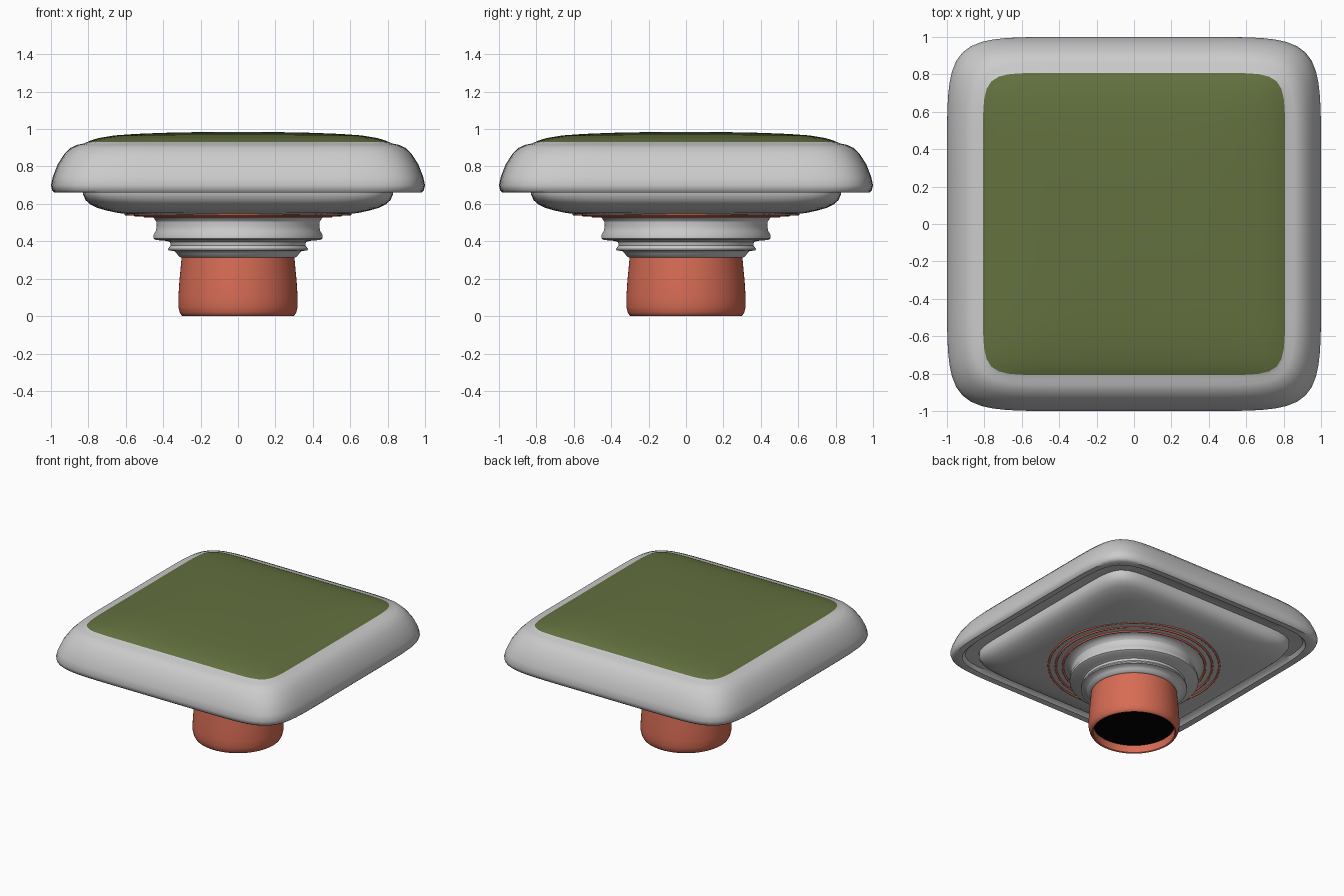
import bpy, bmesh, math

if "Cube" in bpy.data.objects:
    bpy.data.objects.remove(bpy.data.objects["Cube"])

SEG = 144


def material(name, color):
    m = bpy.data.materials.new(name)
    m.diffuse_color = (*color, 1)
    m.use_nodes = True
    m.node_tree.nodes["Principled BSDF"].inputs["Base Color"].default_value = m.diffuse_color
    return m


def finish(bm, name, mat=None, recalc=True):
    if recalc:
        bmesh.ops.recalc_face_normals(bm, faces=bm.faces)
    me = bpy.data.meshes.new(name)
    bm.to_mesh(me)
    bm.free()
    ob = bpy.data.objects.new(name, me)
    bpy.context.collection.objects.link(ob)
    if mat:
        me.materials.append(mat)
    bpy.ops.object.select_all(action='DESELECT')
    ob.select_set(True)
    bpy.context.view_layer.objects.active = ob
    bpy.ops.object.shade_smooth_by_angle(angle=math.radians(40))
    return ob


def loft(name, profile, mat=None, cap=False):
    """Skin rings of (half width, height, squareness); squareness 2 is a circle."""
    bm = bmesh.new()
    rings = []
    for h, z, n in profile:
        ring = []
        for i in range(SEG):
            a = 2 * math.pi * i / SEG
            c, s = math.cos(a), math.sin(a)
            r = h / (abs(c) ** n + abs(s) ** n) ** (1 / n)
            ring.append(bm.verts.new((r * c, r * s, z)))
        rings.append(ring)
    for lo, hi in zip(rings, rings[1:]):
        for i in range(SEG):
            j = (i + 1) % SEG
            bm.faces.new((lo[i], lo[j], hi[j], hi[i]))
    if cap:
        z = profile[-1][1]
        top = bm.verts.new((0, 0, z))
        for i in range(SEG):
            bm.faces.new((rings[-1][i], rings[-1][(i + 1) % SEG], top))
    return finish(bm, name, mat)


def lathe(name, points, mat=None, cap=False):
    return loft(name, [(r, z, 2) for r, z in points], mat, cap)


green = material("green", (0.125, 0.165, 0.05))
red = material("coral", (0.68, 0.15, 0.09))
black = material("black", (0.0, 0.0, 0.0))

# Wide rounded-square frame, with a lip and shallow groove underneath
loft("frame", [(0.83, 0.69, 10), (0.91, 0.685, 9), (0.935, 0.662, 8), (0.98, 0.66, 8),
               (0.993, 0.672, 8), (1.0, 0.70, 8), (0.99, 0.745, 8), (0.965, 0.81, 8),
               (0.93, 0.865, 8), (0.895, 0.9, 8.5), (0.86, 0.916, 9),
               (0.83, 0.922, 10), (0.808, 0.93, 12)])

# Gently domed top panel
loft("top_panel", [(0.808, 0.93, 12), (0.78, 0.942, 11), (0.74, 0.953, 9), (0.66, 0.966, 7),
                   (0.55, 0.974, 5), (0.4, 0.98, 4), (0.2, 0.984, 2.5), (0.05, 0.985, 2)],
     green, cap=True)

# Square underside blending into the round hub
loft("underside", [(0.83, 0.70, 10), (0.83, 0.655, 10), (0.815, 0.62, 9), (0.79, 0.598, 8),
                   (0.75, 0.578, 7), (0.70, 0.564, 6), (0.64, 0.551, 5), (0.55, 0.543, 3.2),
                   (0.48, 0.535, 2), (0.45, 0.525, 2), (0.437, 0.505, 2)])

# Stepped round collar
lathe("collar", [(0.437, 0.505), (0.435, 0.48), (0.44, 0.455), (0.452, 0.435), (0.452, 0.415),
                 (0.44, 0.407), (0.38, 0.402), (0.363, 0.395), (0.36, 0.378), (0.374, 0.36),
                 (0.372, 0.352), (0.34, 0.347), (0.328, 0.335), (0.315, 0.318), (0.30, 0.312),
                 (0.26, 0.312)])

# Tapered stem, open at the bottom
lathe("stem", [(0.30, 0.33), (0.303, 0.30), (0.314, 0.18), (0.319, 0.1), (0.319, 0.05),
               (0.312, 0.02), (0.303, 0.005), (0.295, 0.0), (0.287, 0.005), (0.285, 0.06)], red)
lathe("stem_inner_cap", [(0.286, 0.06), (0.1, 0.06)], black, cap=True)

# Thin decorative rings on the underside
for k, (radius, z) in enumerate([(0.60, 0.546), (0.55, 0.541), (0.50, 0.536)]):
    bpy.ops.mesh.primitive_torus_add(location=(0, 0, z), major_radius=radius, minor_radius=0.008,
                                     major_segments=SEG, minor_segments=10)
    ring = bpy.context.object
    ring.name = f"underside_ring_{k + 1}"
    ring.data.materials.append(red)
    bpy.ops.object.shade_smooth_by_angle(angle=math.radians(60))
